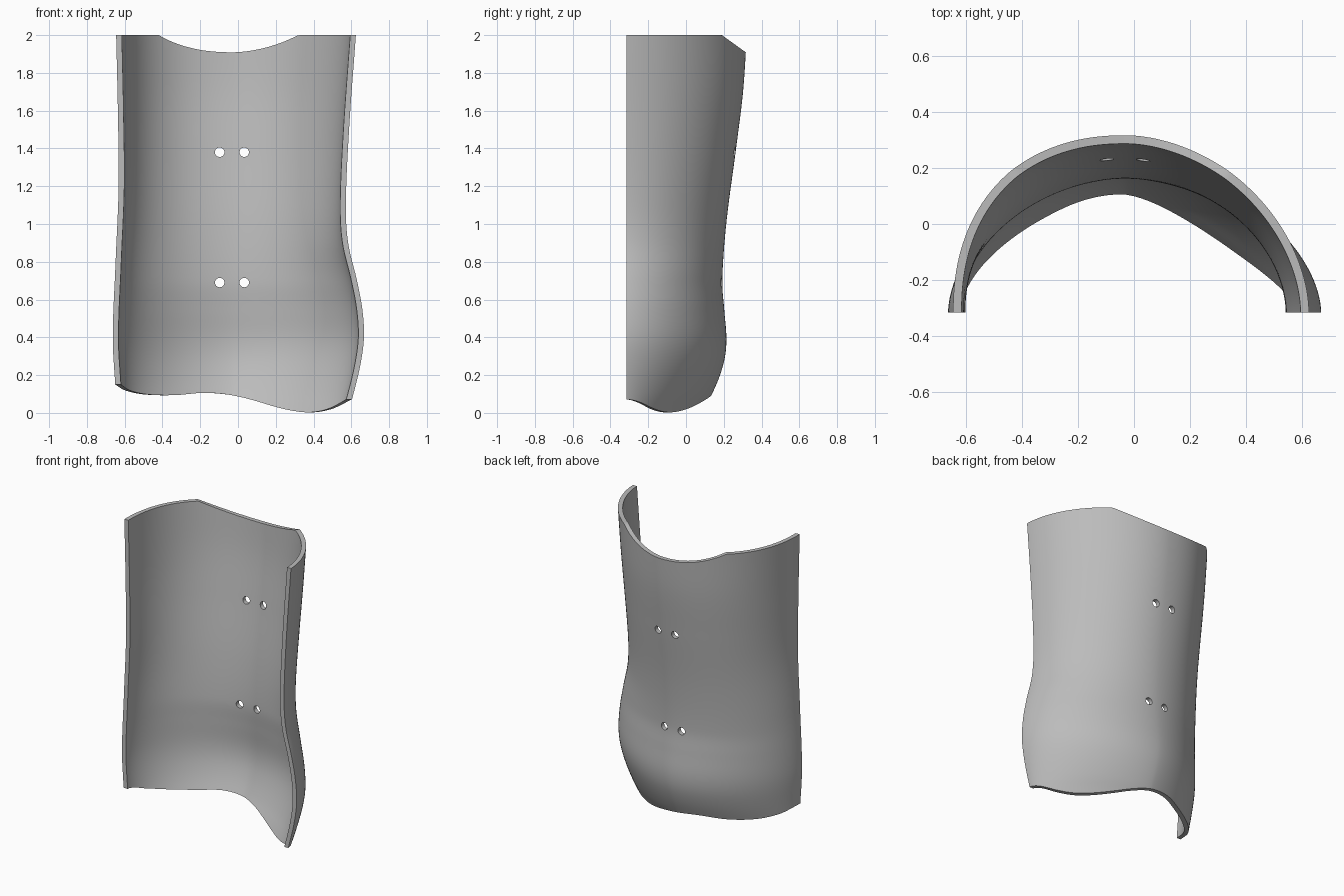
import bpy
import bmesh
from math import sin, cos, pi, radians, hypot

if "Cube" in bpy.data.objects:
    bpy.data.objects.remove(bpy.data.objects["Cube"])

FRONT, WALL, APEX = -0.315, 0.03, -0.03
COLS, ROWS = 96, 72


def curve(points):
    """Smooth interpolation through (position, value) pairs."""
    def slope(i):
        a, b = points[max(i - 1, 0)], points[min(i + 1, len(points) - 1)]
        return (b[1] - a[1]) / (b[0] - a[0])

    def value(t):
        t = min(max(t, points[0][0]), points[-1][0])
        i = 0
        while i < len(points) - 2 and t > points[i + 1][0]:
            i += 1
        (p, a), (q, b) = points[i], points[i + 1]
        h = q - p
        s = (t - p) / h
        return (a * (1 + 2 * s) * (1 - s) ** 2 + b * s * s * (3 - 2 * s)
                + h * s * (1 - s) * (slope(i) * (1 - s) - slope(i + 1) * s))
    return value


# Outline curves by height: both side edges, the back, and section fullness
side_right = curve([(0, -.64), (.15, -.65), (.4, -.663), (.8, -.648),
                    (1.2, -.632), (1.6, -.636), (2, -.645)])
side_left = curve([(0, .58), (.07, .603), (.25, .647), (.4, .667), (.55, .658), (.7, .63),
                   (.9, .583), (1.1, .571), (1.5, .588), (2, .624)])
back = curve([(0, .085), (.05, .11), (.1, .138), (.2, .18), (.3, .207), (.4, .214),
              (.55, .202), (.7, .192), (1, .213), (1.4, .265), (1.7, .302), (2, .322)])
full_right = curve([(0, 1.65), (.15, 1.7), (.4, 1.77), (.8, 1.92), (1.4, 2.1), (2, 2.22)])
full_left = curve([(0, 1.5), (.15, 1.62), (.4, 1.77), (.8, 1.82), (1.4, 1.85), (2, 1.83)])
hem = curve([(-.65, .15), (-.6, .12), (-.5, .098), (-.35, .094), (-.2, .106), (-.1, .102),
             (0, .088), (.1, .064), (.2, .035), (.3, .012), (.4, .003), (.5, .022), (.6, .07)])


def section(a, z):
    """Outer surface point at angle a and height z."""
    c, s = cos(a), max(sin(a), 0)
    edge, n = (side_left(z), full_left(z)) if c > 0 else (side_right(z), full_right(z))
    return (APEX + (edge - APEX) * abs(c) ** (2 / n),
            FRONT + (back(z) - FRONT) * s ** (2 / n))


def inner(a, z, end):
    """Point one wall thickness inside the outer surface."""
    x, y = section(a, z)
    p, q = section(max(a - .03, 0), z), section(min(a + .03, pi), z)
    dx, dy = q[0] - p[0], q[1] - p[1]
    size = hypot(dx, dy)
    nx, ny = dy / size, -dx / size
    if end:
        return x - WALL / nx, FRONT
    return x - nx * WALL, max(y - ny * WALL, FRONT + .001)


# Curved shell, open at the front
bm = bmesh.new()
outer_grid, inner_grid = [], []
for i in range(COLS + 1):
    a = pi * i / COLS
    low = 0.08
    for _ in range(4):
        low = hem(section(a, low)[0])
    high = 2.0
    for _ in range(4):  # sloping cut at the top of the back
        high = 2 - max(0, section(a, high)[1] - .19) * .72
    heights = [low + (high - low) * j / ROWS for j in range(ROWS + 1)]
    outer_grid.append([bm.verts.new((*section(a, z), z)) for z in heights])
    inner_grid.append([bm.verts.new((*inner(a, z, i in (0, COLS)), z)) for z in heights])

for i in range(COLS):
    for j in range(ROWS):
        for g in (outer_grid, inner_grid):
            bm.faces.new((g[i][j], g[i + 1][j], g[i + 1][j + 1], g[i][j + 1]))
    for j in (0, ROWS):  # top and bottom rims
        bm.faces.new((outer_grid[i][j], outer_grid[i + 1][j],
                      inner_grid[i + 1][j], inner_grid[i][j]))
for i in (0, COLS):  # front edges
    for j in range(ROWS):
        bm.faces.new((outer_grid[i][j], outer_grid[i][j + 1],
                      inner_grid[i][j + 1], inner_grid[i][j]))
bmesh.ops.recalc_face_normals(bm, faces=bm.faces)
mesh = bpy.data.meshes.new("curved_shell")
bm.to_mesh(mesh)
bm.free()
shell = bpy.data.objects.new("curved_shell", mesh)
bpy.context.collection.objects.link(shell)

grey = bpy.data.materials.new("plain_grey")
grey.use_nodes = True
grey.diffuse_color = (.5, .5, .5, 1)
grey.node_tree.nodes["Principled BSDF"].inputs["Base Color"].default_value = (.5, .5, .5, 1)
mesh.materials.append(grey)

# Two pairs of strap holes through the back
for x in (-.097, .033):
    for z in (.69, 1.38):
        bpy.ops.mesh.primitive_cylinder_add(vertices=24, radius=.025, depth=.5,
                                            location=(x, .22, z), rotation=(pi / 2, 0, 0))
        cutter = bpy.context.object
        cutter.name = "hole_cutter"
        cutter.hide_render = True
        cutter.data.materials.append(grey)
        cut = shell.modifiers.new("strap_hole", 'BOOLEAN')
        cut.operation, cut.solver, cut.object = 'DIFFERENCE', 'EXACT', cutter
        bpy.ops.object.select_all(action='DESELECT')
        bpy.context.view_layer.objects.active = shell
        shell.select_set(True)
        bpy.ops.object.modifier_apply(modifier=cut.name)
        bpy.data.objects.remove(cutter)

bpy.ops.object.shade_smooth_by_angle(angle=radians(35))
